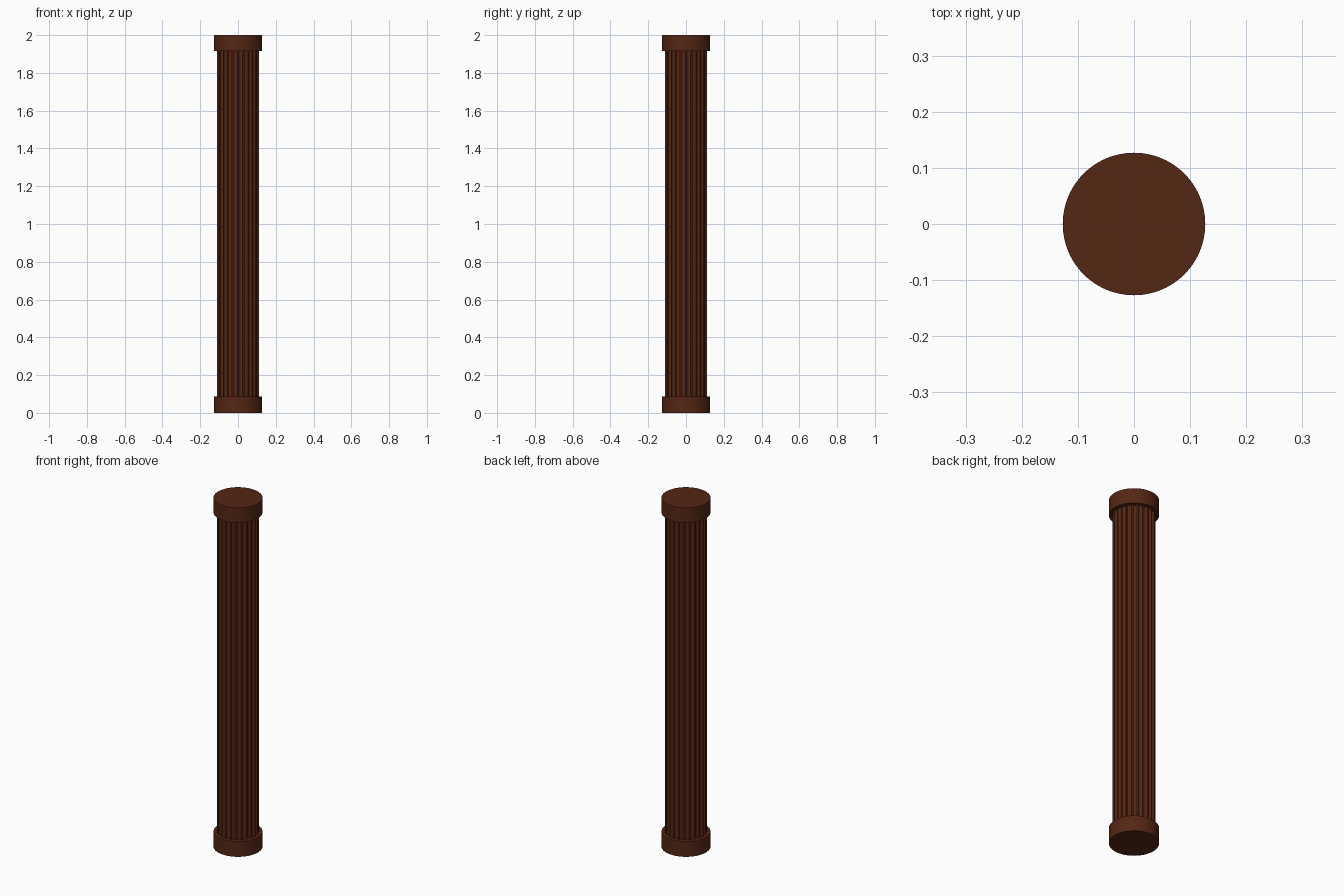
import bpy, bmesh
from math import cos, sin, pi, radians

if "Cube" in bpy.data.objects:
    bpy.data.objects.remove(bpy.data.objects["Cube"])

wood = bpy.data.materials.new("dark_brown")
wood.diffuse_color = (0.09, 0.02, 0.007, 1)
wood.use_nodes = True
wood.node_tree.nodes["Principled BSDF"].inputs["Base Color"].default_value = wood.diffuse_color

FLUTES = 24
SHAFT_R, FLUTE_DEPTH = 0.11, 0.009


def prism(name, outline, z0, z1):
    """Extrude a closed XY outline from z0 to z1."""
    bm = bmesh.new()
    face = bm.faces.new([bm.verts.new((x, y, z0)) for x, y in outline])
    top = bmesh.ops.extrude_face_region(bm, geom=[face])
    verts = [g for g in top["geom"] if isinstance(g, bmesh.types.BMVert)]
    bmesh.ops.translate(bm, verts=verts, vec=(0, 0, z1 - z0))
    # the extrusion can leave the bottom out, so close any open rim
    bmesh.ops.holes_fill(bm, edges=[e for e in bm.edges if e.is_boundary])
    bmesh.ops.recalc_face_normals(bm, faces=bm.faces)
    me = bpy.data.meshes.new(name)
    bm.to_mesh(me)
    bm.free()
    me.materials.append(wood)
    ob = bpy.data.objects.new(name, me)
    bpy.context.collection.objects.link(ob)
    bpy.context.view_layer.objects.active = ob
    ob.select_set(True)
    bpy.ops.object.shade_smooth_by_angle(angle=radians(25))
    ob.select_set(False)
    return ob


def circle(r, n):
    return [(r * cos(2 * pi * i / n), r * sin(2 * pi * i / n)) for i in range(n)]


# Fluted shaft: flat ridges separated by rounded concave grooves
outline = []
pitch = 2 * pi / FLUTES
for i in range(FLUTES):
    for k in range(9):
        t = k / 8
        a = pitch * (i + 0.125 + 0.75 * (0.5 - 0.5 * cos(pi * t)))
        r = SHAFT_R - FLUTE_DEPTH * sin(pi * t)
        outline.append((r * cos(a), r * sin(a)))
prism("fluted_shaft", outline, 0.08, 1.92)

# Plain round base and capital
prism("base", circle(0.127, 96), 0, 0.088)
prism("capital", circle(0.127, 96), 1.915, 2)
